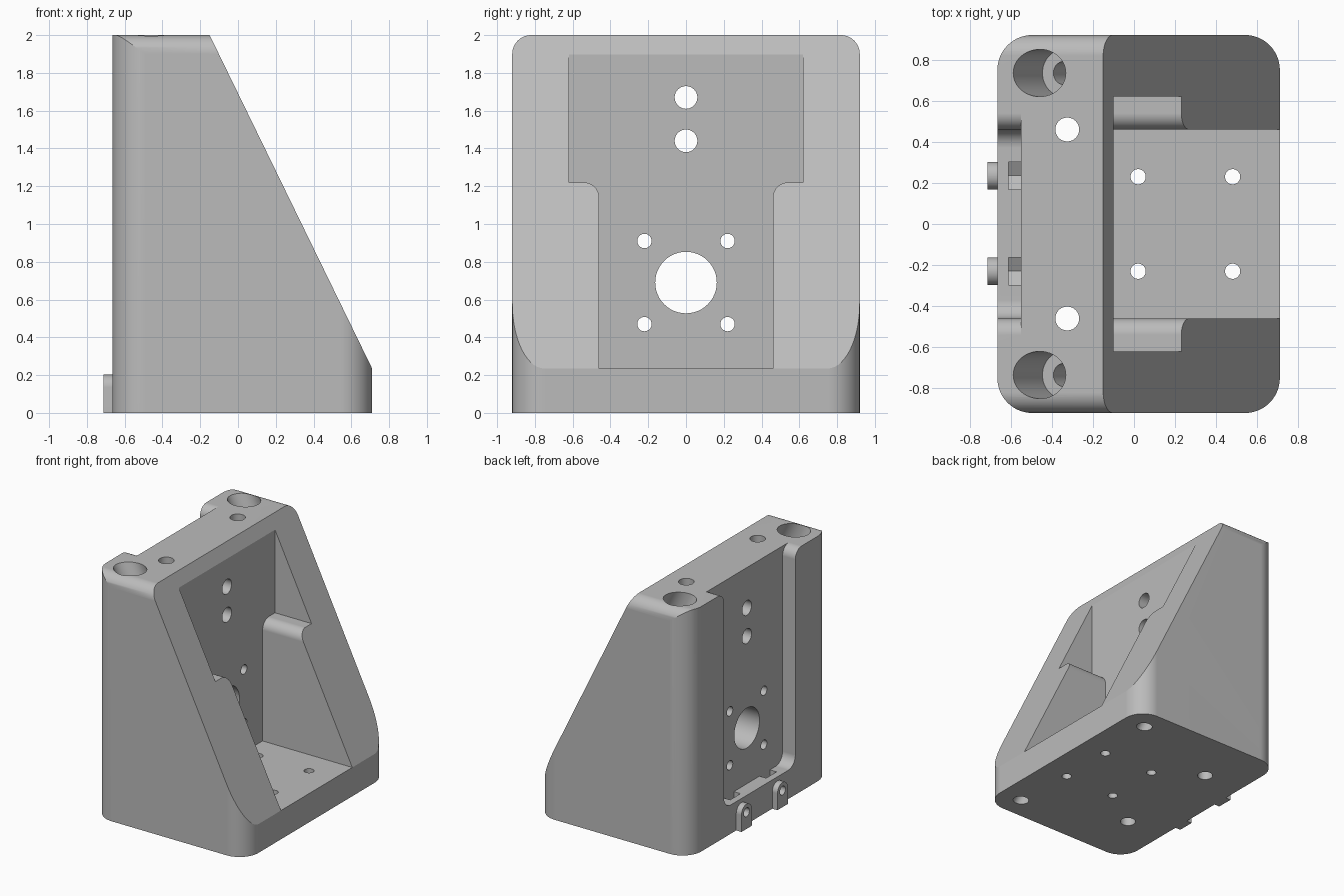
import bpy, bmesh
from math import cos, sin, tan, pi
from mathutils import Vector

cube = bpy.data.objects.get("Cube")
if cube:
    bpy.data.objects.remove(cube, do_unlink=True)

mat = bpy.data.materials.new("plain grey")
mat.use_nodes = True
GREY = (0.5, 0.5, 0.5, 1)
mat.diffuse_color = GREY
mat.node_tree.nodes["Principled BSDF"].inputs["Base Color"].default_value = GREY


def make(name, bm):
    bmesh.ops.recalc_face_normals(bm, faces=bm.faces)
    me = bpy.data.meshes.new(name)
    bm.to_mesh(me)
    bm.free()
    me.materials.append(mat)
    ob = bpy.data.objects.new(name, me)
    bpy.context.collection.objects.link(ob)
    return ob


def rounded(points, steps=14):
    """Outline from (u, v) or (u, v, radius) corners."""
    out = []
    for i, p in enumerate(points):
        c = Vector(p[:2])
        if len(p) < 3:
            out.append(c)
            continue
        a = (Vector(points[i - 1][:2]) - c).normalized()
        b = (Vector(points[(i + 1) % len(points)][:2]) - c).normalized()
        half = a.angle(b) / 2
        centre = c + (a + b).normalized() * p[2] / sin(half)
        s = c + a * p[2] / tan(half) - centre
        e = c + b * p[2] / tan(half) - centre
        sweep = s.angle(e)
        for k in range(steps + 1):
            t = k / steps
            out.append(centre + (s * sin((1 - t) * sweep) + e * sin(t * sweep)) / sin(sweep))
    return out


def prism(name, points, axis, lo, hi):
    """Extrude an outline along an axis."""
    place = {"X": lambda u, v: (lo, u, v),
             "Y": lambda u, v: (u, lo, v),
             "Z": lambda u, v: (u, v, lo)}[axis]
    bm = bmesh.new()
    face = bm.faces.new([bm.verts.new(place(*p)) for p in rounded(points)])
    new = bmesh.ops.extrude_face_region(bm, geom=[face])["geom"]
    move = Vector([hi - lo if a == axis else 0 for a in "XYZ"])
    bmesh.ops.translate(bm, vec=move, verts=[g for g in new if isinstance(g, bmesh.types.BMVert)])
    return make(name, bm)


def rod(name, start, end, radius):
    start, end = Vector(start), Vector(end)
    d = end - start
    bm = bmesh.new()
    bmesh.ops.create_cone(bm, cap_ends=True, segments=48, radius1=radius,
                          radius2=radius, depth=d.length)
    rot = Vector((0, 0, 1)).rotation_difference(d).to_matrix()
    bmesh.ops.rotate(bm, matrix=rot, verts=bm.verts)
    bmesh.ops.translate(bm, vec=(start + end) / 2, verts=bm.verts)
    return make(name, bm)


def combine(target, tool, operation="DIFFERENCE"):
    mod = target.modifiers.new("combine", "BOOLEAN")
    mod.operation = operation
    mod.solver = "EXACT"
    mod.object = tool
    bpy.context.view_layer.objects.active = target
    bpy.ops.object.modifier_apply(modifier=mod.name)
    bpy.data.objects.remove(tool, do_unlink=True)


BACK, FRONT, SIDE, FLOOR = -0.665, 0.71, 0.92, 0.235
RECESS, WALL = -0.55, -0.10

# Wedge body: rounded plan, trimmed by the sloping side and the rounded top
body = prism("bracket_body", [(BACK, -SIDE, 0.17), (FRONT, -SIDE, 0.17),
                              (FRONT, SIDE, 0.17), (BACK, SIDE, 0.17)], "Z", 0, 2)
combine(body, prism("slope", [(-1, -1), (FRONT, -1), (FRONT, FLOOR), (-0.15, 2), (-0.15, 3), (-1, 3)],
                    "Y", -2, 2), "INTERSECT")
combine(body, prism("round_top", [(-SIDE, -1), (SIDE, -1), (SIDE, 2, 0.1), (-SIDE, 2, 0.1)],
                    "X", -2, 2), "INTERSECT")

# Stepped front pocket
combine(body, prism("pocket", [(-0.46, FLOOR), (0.46, FLOOR), (0.46, 1.22, 0.08), (0.62, 1.22),
                               (0.62, 2.2), (-0.62, 2.2), (-0.62, 1.22), (-0.46, 1.22, 0.08)],
                    "X", WALL, 1))

# Back recess, flared at the top
combine(body, prism("recess", [(-0.46, FLOOR, 0.09), (0.46, FLOOR, 0.09), (0.46, 2, 0.08),
                               (0.7, 2), (0.7, 2.2), (-0.7, 2.2), (-0.7, 2), (-0.46, 2, 0.08)],
                    "X", -1, RECESS))

for y in (-0.23, 0.235):
    # Arched tabs, nut slots and their screw holes
    h = 0.067
    combine(body, prism("tab", [(y - h, 0), (y + h, 0), (y + h, 0.202, 0.066), (y - h, 0.202, 0.066)],
                        "X", -0.712, -0.64), "UNION")
    combine(body, prism("nut_slot", [(y - h, 0.3), (y - h, 0.097), (y, 0.06), (y + h, 0.097), (y + h, 0.3)],
                        "X", -0.61, RECESS))
    combine(body, rod("tab_hole", (-0.8, y, 0.135), (-0.58, y, 0.135), 0.036))

# Holes through the upright wall
for y, z, r in [(0, 1.67, 0.06), (0, 1.44, 0.06), (0, 0.69, 0.163)] + \
        [(s * 0.22, z, 0.038) for s in (-1, 1) for z in (0.47, 0.91)]:
    combine(body, rod("wall_hole", (-0.8, y, z), (0.1, y, z), r))

for s in (-1, 1):
    # Floor holes and long vertical holes
    for x in (0.02, 0.48):
        combine(body, rod("floor_hole", (x, s * 0.23, -0.1), (x, s * 0.23, 0.4), 0.037))
    combine(body, rod("upright_hole", (-0.325, s * 0.46, -0.1), (-0.325, s * 0.46, 2.1), 0.058))
    # Counterbored holes running parallel to the slope
    top = Vector((-0.46, s * 0.735, 2))
    run = Vector((0.487, 0, -1))
    combine(body, rod("slanted_hole", top - run * 0.1, top + run * 2.1, 0.056))
    combine(body, rod("counterbore", top - run * 0.2, top + run * 0.242, 0.115))

# Smooth rounded faces, crisp edges
bpy.ops.object.select_all(action="DESELECT")
body.select_set(True)
bpy.context.view_layer.objects.active = body
bpy.ops.object.shade_smooth_by_angle(angle=pi / 7)
weight = body.modifiers.new("even_normals", "WEIGHTED_NORMAL")
weight.keep_sharp = True
